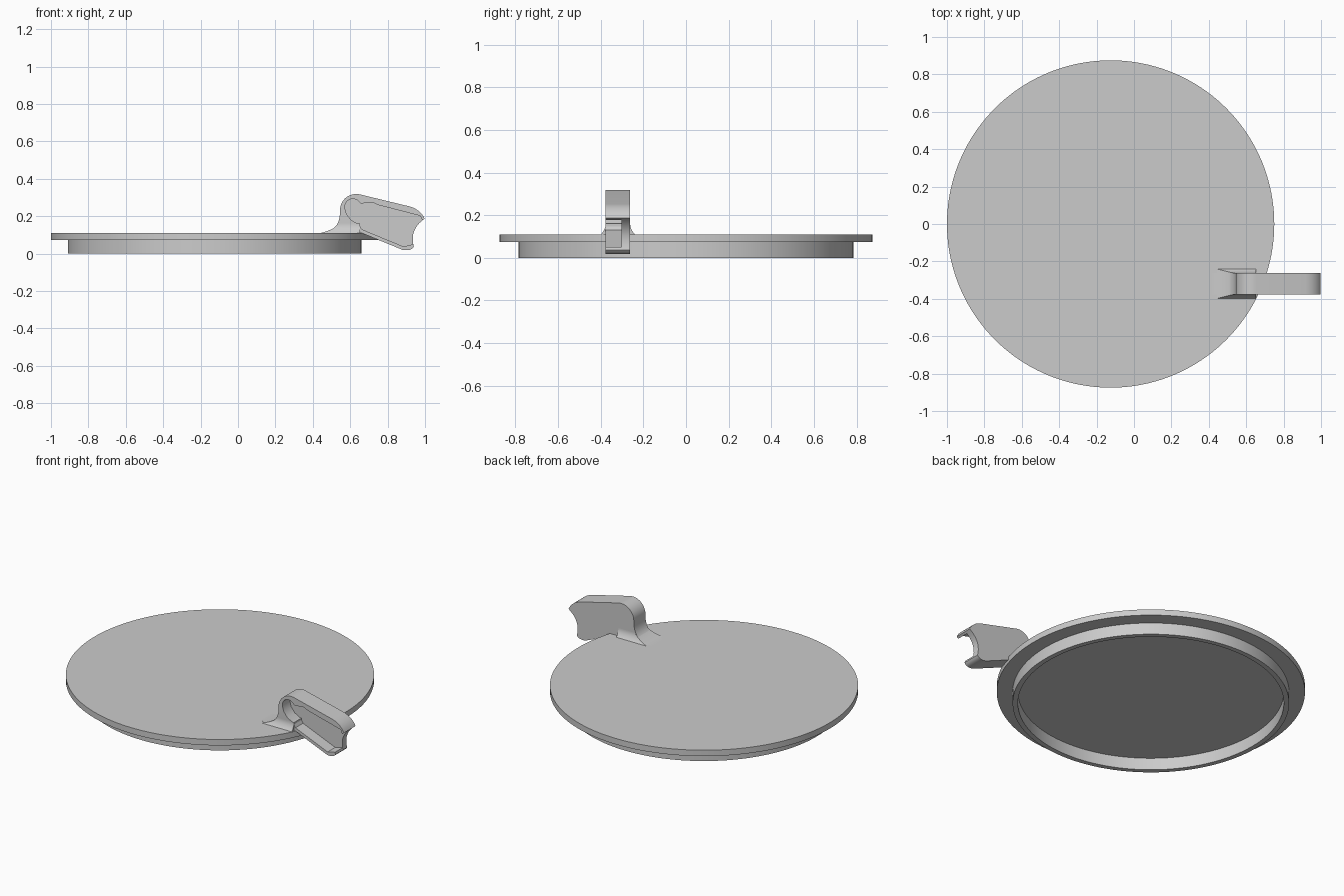
import bpy, bmesh, math

if "Cube" in bpy.data.objects:
    bpy.data.objects.remove(bpy.data.objects["Cube"], do_unlink=True)

grey = bpy.data.materials.new("plain_grey")
grey.use_nodes = True
grey.diffuse_color = (0.6, 0.6, 0.6, 1)
grey.node_tree.nodes["Principled BSDF"].inputs["Base Color"].default_value = (0.6, 0.6, 0.6, 1)

CX = -0.125          # lid centre
TOP = 0.11           # lid upper surface
Y_FRONT, Y_WEB, Y_BACK = -0.377, -0.302, -0.262


def finish(name, bm):
    bmesh.ops.remove_doubles(bm, verts=bm.verts, dist=1e-5)
    bmesh.ops.recalc_face_normals(bm, faces=bm.faces)
    mesh = bpy.data.meshes.new(name)
    bm.to_mesh(mesh)
    bm.free()
    mesh.materials.append(grey)
    obj = bpy.data.objects.new(name, mesh)
    bpy.context.collection.objects.link(obj)
    bpy.ops.object.select_all(action="DESELECT")
    obj.select_set(True)
    bpy.context.view_layer.objects.active = obj
    bpy.ops.object.shade_smooth_by_angle(angle=math.radians(30))
    return obj


def arc(cx, cz, r, start, end, n=12):
    angles = [math.radians(start + (end - start) * i / n) for i in range(n + 1)]
    return [(cx + r * math.cos(a), cz + r * math.sin(a)) for a in angles]


def bend(a, mid, b, n=10):
    """Quadratic curve from a to b, pulled towards mid."""
    pts = []
    for i in range(n + 1):
        t = i / n
        pts.append(tuple((1 - t) ** 2 * p + 2 * t * (1 - t) * q + t * t * r
                         for p, q, r in zip(a, mid, b)))
    return pts


def plate(name, outline, y0, y1):
    """Extrude an x-z outline along y."""
    bm = bmesh.new()
    face = bm.faces.new([bm.verts.new((x, y0, z)) for x, z in outline])
    out = bmesh.ops.extrude_face_region(bm, geom=[face])
    moved = [v for v in out["geom"] if isinstance(v, bmesh.types.BMVert)]
    bmesh.ops.translate(bm, verts=moved, vec=(0, y1 - y0, 0))
    return finish(name, bm)


# Lid: disc with a hollow locating ring beneath
bm = bmesh.new()
profile = [(0, TOP), (0.875, TOP), (0.875, 0.073), (0.785, 0.073),
           (0.785, 0), (0.755, 0), (0.755, 0.075), (0, 0.075)]
verts = [bm.verts.new((CX + r, 0, z)) for r, z in profile]
edges = [bm.edges.new(pair) for pair in zip(verts, verts[1:])]
bmesh.ops.spin(bm, geom=verts + edges, cent=(CX, 0, 0), axis=(0, 0, 1),
               angle=math.tau, steps=160, use_duplicate=False)
finish("lid", bm)

# Thumb lever outline: rounded head, sloping top, hooked tip, scooped end
foot = bend((0.42, TOP), (0.545, TOP), (0.545, 0.22))
head = arc(0.632, 0.232, 0.087, 172, 76)
tip = bend((0.915, 0.253), (0.975, 0.237), (0.998, 0.187))
scoop = bend((0.998, 0.187), (0.915, 0.13), (0.94, 0.037))
heel = bend((0.94, 0.037), (0.925, 0.012), (0.88, 0.02), 6)
base = [(0.655, 0.113), (0.655, 0.1), (0.42, 0.1)]
outer = foot + head + tip + scoop[1:] + heel[1:] + base
plate("lever_web", outer, Y_WEB, Y_BACK)

# Raised rim around the lever pocket, open at the scooped end
pocket = [(0.985, 0.178), (0.975, 0.202), (0.75, 0.26), (0.72, 0.274), (0.655, 0.268)]
pocket += arc(0.614, 0.25, 0.043, 40, 190, 10)
pocket += [(0.58, 0.212), (0.605, 0.18), (0.648, 0.155), (0.662, 0.13),
           (0.885, 0.038), (0.936, 0.05)]
rim = foot + head + tip + pocket + heel + base
plate("lever_rim", rim, Y_FRONT, Y_WEB)

# Flared fillet joining the lever to the lid
bm = bmesh.new()
rows = []
mid_y = (Y_FRONT + Y_BACK) / 2
half = (Y_BACK - Y_FRONT) / 2
for i in range(11):
    t = i / 10
    z = TOP - 0.005 + 0.055 * t
    flare = half + 0.026 * (1 - t) ** 2
    left = 0.545 - 0.12 * (1 - t * 0.6) ** 3
    rows.append([bm.verts.new(p) for p in (
        (left, mid_y - flare, z), (0.652, mid_y - flare, z),
        (0.652, mid_y + flare, z), (left, mid_y + flare, z))])
for low, high in zip(rows, rows[1:]):
    for k in range(4):
        j = (k + 1) % 4
        bm.faces.new((low[k], low[j], high[j], high[k]))
bm.faces.new(rows[0])
bm.faces.new(rows[-1])
finish("lever_fillet", bm)
